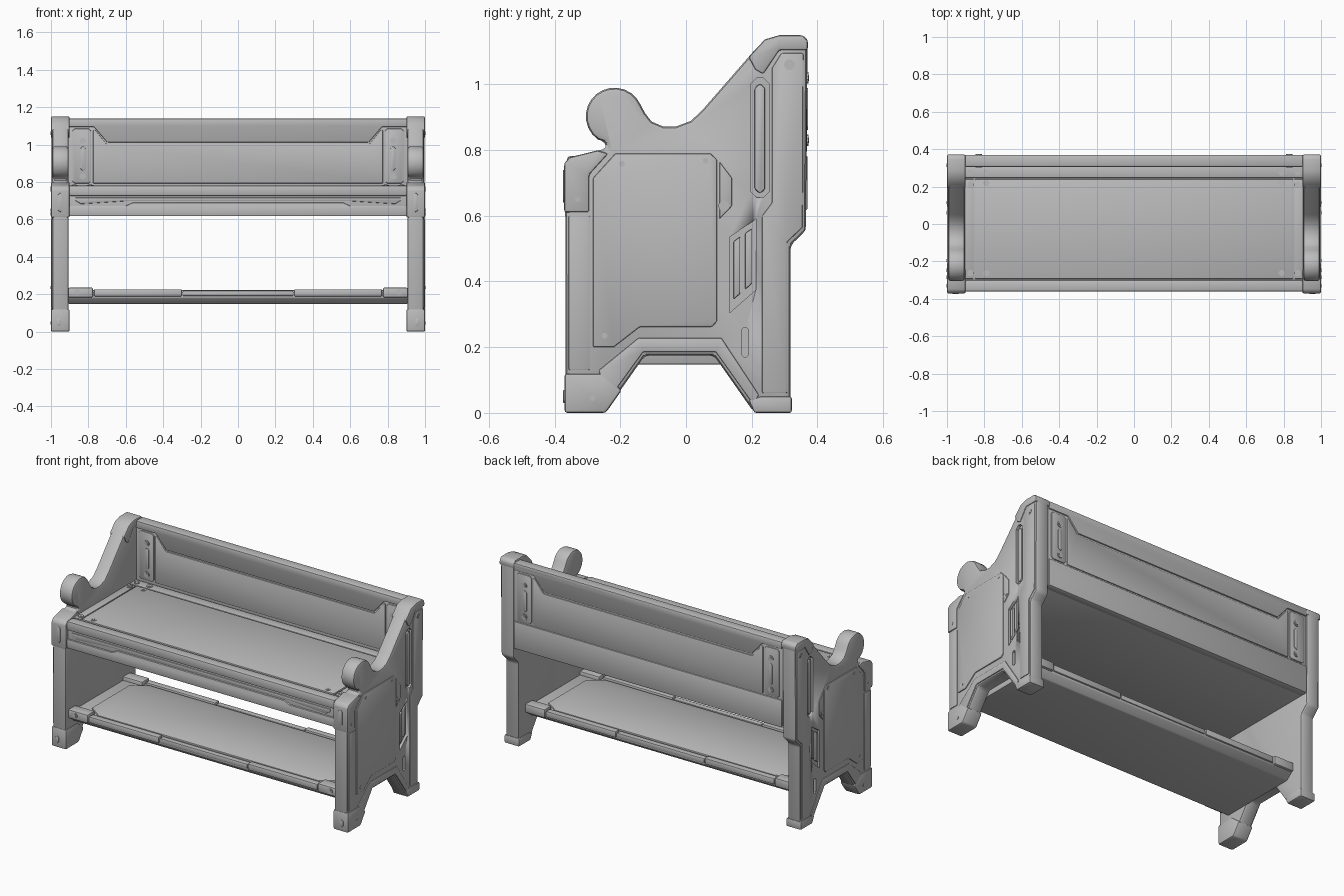
import bpy, bmesh, math
from mathutils import Matrix, Vector

metal = bpy.data.materials.new("grey metal")
metal.diffuse_color = (0.5, 0.5, 0.5, 1)


def place(axis, u, v, w):
    """Map a 2D profile point (u, v) and depth w onto the extrusion axis."""
    return {'x': (w, u, v), 'y': (u, w, v), 'z': (u, v, w)}[axis]


def add_object(name, bm, bevel, mirror, segments=2):
    bmesh.ops.recalc_face_normals(bm, faces=bm.faces)
    mesh = bpy.data.meshes.new(name)
    bm.to_mesh(mesh)
    bm.free()
    mesh.materials.append(metal)
    ob = bpy.data.objects.new(name, mesh)
    bpy.context.collection.objects.link(ob)
    bpy.ops.object.select_all(action='DESELECT')
    ob.select_set(True)
    bpy.context.view_layer.objects.active = ob
    if bevel:
        m = ob.modifiers.new("bevel", 'BEVEL')
        m.width, m.segments, m.use_clamp_overlap = bevel, segments, False
        m.limit_method, m.angle_limit = 'ANGLE', math.radians(32)
        bpy.ops.object.modifier_apply(modifier="bevel")
    if mirror:
        ob.modifiers.new("mirror", 'MIRROR').use_mirror_merge = False
    bpy.ops.object.shade_smooth_by_angle(angle=math.radians(35))
    return ob


def prism(name, axis, shapes, a, b, bevel=0.004, mirror=False):
    """Extrude one or more outlines from depth a to b."""
    bm = bmesh.new()
    for pts in shapes:
        face = bm.faces.new([bm.verts.new(place(axis, u, v, a)) for u, v in pts])
        new = bmesh.ops.extrude_face_region(bm, geom=[face])['geom']
        shift = Vector(place(axis, 0, 0, b - a))
        bmesh.ops.translate(bm, vec=shift, verts=[g for g in new if isinstance(g, bmesh.types.BMVert)])
    return add_object(name, bm, bevel, mirror)


def rect(u0, v0, u1, v1):
    return [(u0, v0), (u1, v0), (u1, v1), (u0, v1)]


def pill(u0, v0, u1, v1, c):
    return [(u0 + c, v0), (u1 - c, v0), (u1, v0 + c), (u1, v1 - c),
            (u1 - c, v1), (u0 + c, v1), (u0, v1 - c), (u0, v0 + c)]


def symmetric(half):
    """Complete an outline by reflecting its right half."""
    return half + [(-u, v) for u, v in reversed(half)]


def bolts(name, axis, points, w, mirror=True):
    bm = bmesh.new()
    turn = {'x': Matrix.Rotation(math.pi / 2, 4, 'Y'),
            'y': Matrix.Rotation(math.pi / 2, 4, 'X'), 'z': Matrix()}[axis]
    for u, v in points:
        for r, h in ((0.017, 0.006), (0.009, 0.010)):
            bmesh.ops.create_cone(bm, cap_ends=True, segments=10, radius1=r, radius2=r, depth=h,
                                  matrix=Matrix.Translation(place(axis, u, v, w)) @ turn)
    return add_object(name, bm, 0, mirror)


# End panels: silhouette with scrolled arm knob, saddle and tall back post
knob = [(-0.218 + 0.087 * math.cos(math.radians(t)), 0.903 + 0.087 * math.sin(math.radians(t)))
        for t in range(24, 236, 15)]
outline = ([(-0.366, 0.004), (-0.245, 0.004), (-0.125, 0.175), (0.085, 0.175), (0.205, 0.004),
            (0.318, 0.004), (0.318, 0.51), (0.365, 0.555), (0.369, 1.13), (0.352, 1.147),
            (0.285, 1.147), (0.245, 1.136), (0.205, 1.1), (0.05, 0.922), (0.015, 0.889),
            (-0.03, 0.872), (-0.07, 0.872), (-0.105, 0.887), (-0.125, 0.913)] + knob +
           [(-0.246, 0.825), (-0.24, 0.805), (-0.28, 0.796), (-0.352, 0.776), (-0.368, 0.757)])
panel = prism("end_panel", 'x', [outline], 0.905, 0.994, 0.014, True)

# Recessed slots and vent in the end panels
long_slot = pill(0.198, 0.655, 0.252, 1.02, 0.018)
vent = [(0.133, 0.305), (0.213, 0.375), (0.213, 0.59), (0.133, 0.535)]
cutter = prism("slot_cutter", 'x', [long_slot, vent, pill(0.17, 0.17, 0.19, 0.26, 0.006)],
               0.978, 1.02, 0)
cutter.hide_render = True
cut = panel.modifiers.new("slots", 'BOOLEAN')
cut.operation, cut.solver, cut.object = 'DIFFERENCE', 'EXACT', cutter
bpy.context.view_layer.objects.active = panel
bpy.ops.object.modifier_move_to_index(modifier="slots", index=0)
bpy.ops.object.modifier_apply(modifier="slots")
bpy.data.objects.remove(cutter)
prism("slot_rib", 'x', [pill(0.209, 0.67, 0.241, 1.0, 0.012)], 0.97, 0.993, 0.005, True)
prism("vent_bars", 'x', [[(y, 0.35 + (y - 0.15) * 0.85), (y + 0.02, 0.367 + (y - 0.15) * 0.85),
                          (y + 0.02, 0.54 + (y - 0.15) * 0.7), (y, 0.526 + (y - 0.15) * 0.7)]
                         for y in (0.145, 0.18)], 0.97, 0.992, 0.004, True)

# Raised plates on the outer faces
centre = [(-0.283, 0.2), (-0.22, 0.2), (-0.14, 0.262), (0.08, 0.262), (0.095, 0.28),
          (0.095, 0.77), (0.075, 0.79), (-0.215, 0.79), (-0.283, 0.715)]
prism("centre_plate", 'x', [centre], 0.985, 1.0, 0.005, True)
wing = [(0.102, 0.59), (0.14, 0.63), (0.14, 0.715), (0.102, 0.765)]
prism("wing_plate", 'x', [wing], 0.985, 0.999, 0.004, True)
post = [(0.232, 0.06), (0.308, 0.06), (0.308, 0.52), (0.355, 0.565), (0.357, 1.095),
        (0.29, 1.095), (0.262, 1.05), (0.262, 0.64), (0.232, 0.6)]
prism("rear_post_plate", 'x', [post], 0.985, 0.998, 0.004, True)
prism("front_post_plate", 'x', [rect(-0.357, 0.13, -0.293, 0.6)], 0.985, 0.998, 0.004, True)
arch = [(-0.243, 0.03), (-0.13, 0.186), (0.09, 0.186), (0.205, 0.025), (0.222, 0.055),
        (0.108, 0.228), (-0.145, 0.228), (-0.265, 0.13)]
prism("arch_trim", 'x', [arch], 0.985, 0.999, 0.004, True)

# Feet, arm blocks and top caps wrapped around the end panels
prism("front_foot", 'x', [[(-0.37, 0), (-0.244, 0), (-0.195, 0.07), (-0.255, 0.12), (-0.37, 0.12)]],
      0.9, 1.0, 0.009, True)
prism("rear_foot", 'x', [[(0.208, 0), (0.322, 0), (0.322, 0.05), (0.228, 0.05), (0.19, 0.04)]],
      0.9, 1.0, 0.007, True)
prism("arm_block", 'x', [[(-0.371, 0.61), (-0.294, 0.61), (-0.294, 0.725), (-0.235, 0.79),
                         (-0.27, 0.799), (-0.355, 0.778), (-0.371, 0.76)]], 0.9, 1.0, 0.008, True)
prism("post_cap", 'x', [[(0.21, 1.045), (0.235, 1.03), (0.285, 1.104), (0.371, 1.104), (0.371, 1.135),
                        (0.355, 1.15), (0.285, 1.15), (0.24, 1.137), (0.19, 1.083)]],
      0.9, 1.0, 0.008, True)
bolts("end_bolts", 'x', [(-0.195, 0.758), (0.06, 0.768), (-0.248, 0.235), (0.315, 1.06),
                         (-0.285, 0.045), (-0.33, 0.65), (0.115, 0.63)], 1.0 - 0.003)
prism("arm_front_slot", 'y', [pill(0.937, 0.64, 0.963, 0.74, 0.01),
                              pill(0.947, 0.03, 0.97, 0.07, 0.008)], -0.374, -0.366, 0.002, True)

# Seat box, front apron and seat top plate
prism("seat_body", 'z', [rect(-0.908, -0.352, 0.908, 0.33)], 0.62, 0.772, 0.006)
prism("apron_upper_rail", 'y', [rect(-0.903, 0.725, 0.903, 0.782)], -0.362, -0.3, 0.01)
lower = symmetric([(0.903, 0.617), (0.903, 0.672), (0.6, 0.672), (0.56, 0.69)])
prism("apron_lower_rail", 'y', [lower], -0.362, -0.33, 0.006)
lip = symmetric([(0.59, 0.685), (0.84, 0.682), (0.87, 0.7), (0.87, 0.716)])
prism("apron_inlay", 'y', [[(x, max(z, 0.698) if abs(x) < 0.6 else z) for x, z in lip]],
      -0.358, -0.34, 0.004)
prism("seat_plate", 'z', [rect(-0.85, -0.293, 0.85, 0.24)], 0.765, 0.782, 0.004)
prism("seat_side_strip", 'z', [rect(0.857, -0.293, 0.905, 0.24)], 0.765, 0.78, 0.004, True)
prism("seat_rear_strip", 'z', [rect(-0.903, 0.247, 0.903, 0.31)], 0.765, 0.78, 0.004)
bolts("seat_bolts", 'z', [(0.79, 0.218), (0.79, -0.262), (0.875, 0.21), (0.875, -0.262),
                          (0.875, 0.275), (0.79, 0.275)], 0.781)

# Backrest board with matching trim on front and back
prism("back_board", 'x', [rect(0.316, 0.62, 0.362, 1.13)], -0.908, 0.908, 0.006)
header = symmetric([(0.903, 1.138), (0.903, 1.094), (0.77, 1.094), (0.7, 1.012)][::-1])
middle = symmetric([(0.775, 0.792), (0.775, 1.076), (0.765, 1.08), (0.703, 1.003)])
strip = pill(0.785, 0.792, 0.885, 1.085, 0.012)
for side, a, b in (("front", 0.306, 0.33), ("rear", 0.35, 0.37)):
    prism(f"back_header_{side}", 'y', [header], a, b, 0.005)
    prism(f"back_middle_{side}", 'y', [middle], a + 0.002, b - 0.002, 0.004)
    prism(f"back_strip_{side}", 'y', [strip], a + 0.002, b - 0.002, 0.004, True)
    prism(f"back_strip_rib_{side}", 'y', [pill(0.815, 0.86, 0.842, 0.99, 0.01)],
          a - 0.002, b + 0.002, 0.004, True)
    bolts(f"back_bolts_{side}", 'y', [(0.83, 1.02), (0.83, 0.83)], a if side == "front" else b)
prism("back_lower_rail", 'y', [rect(-0.903, 0.617, 0.903, 0.784)], 0.33, 0.37, 0.006)
prism("back_top_rail", 'x', [rect(0.308, 1.11, 0.37, 1.14)], -0.905, 0.905, 0.008)

# Lower shelf with chamfered underside and corner blocks
shelf = [(-0.325, 0.18), (-0.29, 0.148), (0.2, 0.148), (0.24, 0.18), (0.24, 0.212), (-0.325, 0.212)]
prism("shelf_body", 'x', [shelf], -0.908, 0.908, 0.005)
prism("shelf_plate", 'z', [symmetric([(0.74, -0.285), (0.83, -0.22), (0.83, 0.14), (0.74, 0.2)])],
      0.205, 0.221, 0.004)
prism("shelf_corner_blocks", 'x', [rect(-0.342, 0.182, -0.27, 0.235), rect(0.185, 0.182, 0.255, 0.235)],
      0.775, 0.908, 0.008, True)
prism("shelf_edge_rails", 'x', [rect(-0.338, 0.188, -0.297, 0.226), rect(0.21, 0.188, 0.25, 0.226)],
      0.3, 0.77, 0.006, True)
prism("shelf_middle_rails", 'x', [rect(-0.332, 0.19, -0.297, 0.219), rect(0.21, 0.19, 0.246, 0.219)],
      -0.295, 0.295, 0.005)
bolts("shelf_bolts", 'y', [(0.86, 0.21)], -0.342)
